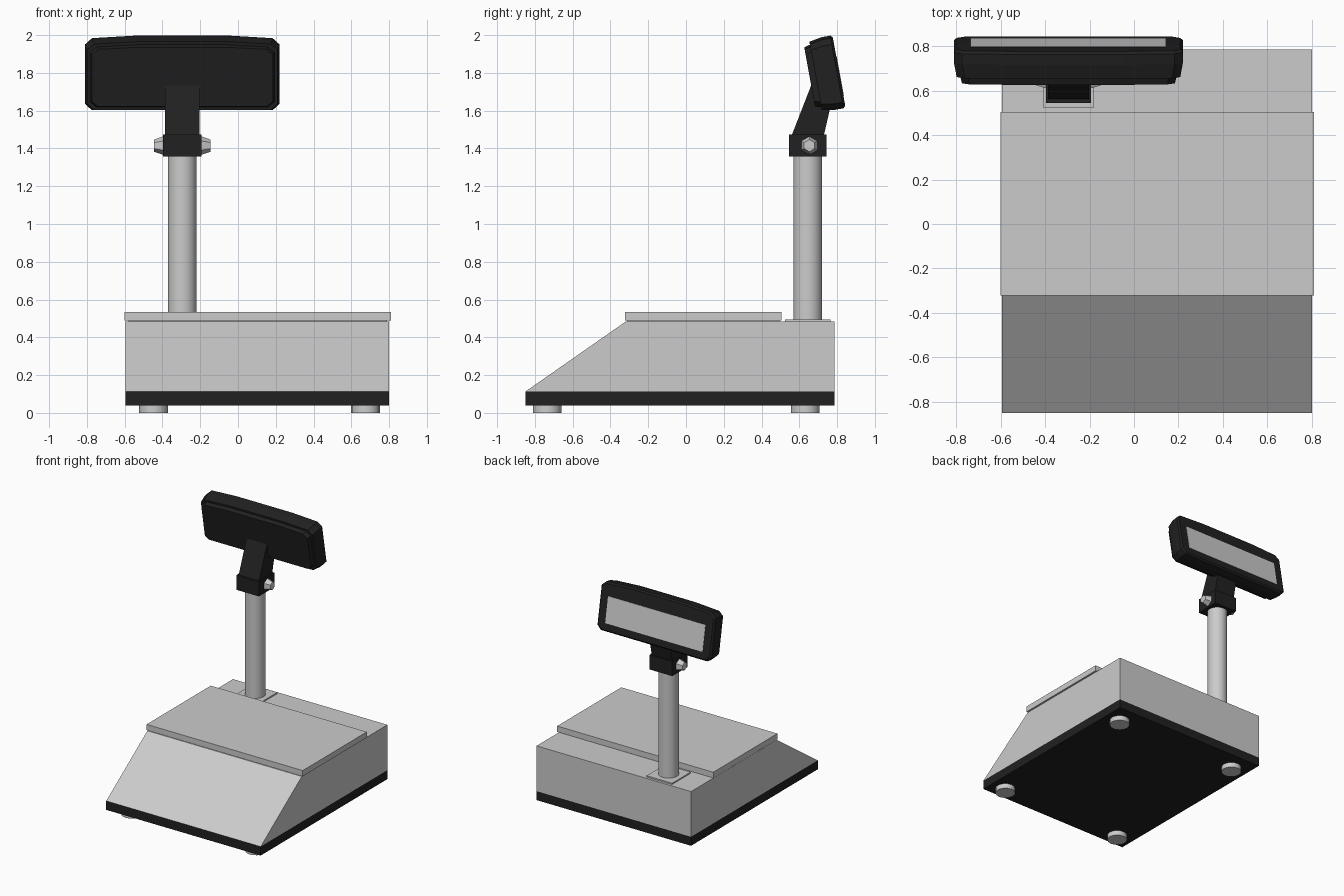
import bpy, bmesh
from math import radians, pi
from mathutils import Matrix, Vector

if "Cube" in bpy.data.objects:
    bpy.data.objects.remove(bpy.data.objects["Cube"])


def material(name, c):
    m = bpy.data.materials.new(name)
    m.diffuse_color = (*c, 1)
    m.use_nodes = True
    m.node_tree.nodes["Principled BSDF"].inputs["Base Color"].default_value = m.diffuse_color
    return m


BLACK = material("black_plastic", (0.015, 0.015, 0.015))


def loft(name, rings, mat=None, matrix=None):
    """Capped solid through rings that share the same number of points."""
    bm = bmesh.new()
    loops = [[bm.verts.new(p) for p in r] for r in rings]
    n = len(loops[0])
    for a, b in zip(loops, loops[1:]):
        for i in range(n):
            j = (i + 1) % n
            bm.faces.new((a[i], a[j], b[j], b[i]))
    bm.faces.new(loops[0][::-1])
    bm.faces.new(loops[-1])
    bmesh.ops.recalc_face_normals(bm, faces=bm.faces)
    me = bpy.data.meshes.new(name)
    bm.to_mesh(me)
    bm.free()
    ob = bpy.data.objects.new(name, me)
    bpy.context.collection.objects.link(ob)
    if mat:
        me.materials.append(mat)
    if matrix:
        ob.matrix_world = matrix
    return ob


def extrude_x(name, profile, x0, x1, mat=None):
    return loft(name, [[(x, y, z) for y, z in profile] for x in (x0, x1)], mat)


def box(name, x0, x1, y0, y1, z0, z1, mat=None):
    return extrude_x(name, [(y0, z0), (y1, z0), (y1, z1), (y0, z1)], x0, x1, mat)


def cylinder(name, center, r1, r2, depth, sides, rot=(0, 0, 0), smooth=True):
    bpy.ops.mesh.primitive_cone_add(vertices=sides, radius1=r1, radius2=r2,
                                    depth=depth, location=center, rotation=rot)
    ob = bpy.context.object
    ob.name = name
    if smooth:
        bpy.ops.object.shade_smooth_by_angle(angle=radians(35))
    return ob


# base tray, wedge-fronted housing and weighing platter
box("base_tray", -0.595, 0.80, -0.85, 0.785, 0.04, 0.113, BLACK)
extrude_x("housing", [(-0.85, 0.113), (0.785, 0.113), (0.785, 0.483), (-0.32, 0.483)],
          -0.595, 0.80)
box("platter_support", -0.58, 0.79, -0.31, 0.495, 0.48, 0.49)
box("platter", -0.60, 0.81, -0.322, 0.505, 0.488, 0.535)

# feet
for x in (-0.447, 0.675):
    for y in (-0.735, 0.632):
        cylinder("foot", (x, y, 0.022), 0.076, 0.076, 0.044, 16)

# pole with mounting plate
PX, PY = -0.295, 0.645
box("pole_plate", PX - 0.115, PX + 0.115, 0.525, 0.765, 0.48, 0.494)
cylinder("pole", (PX, PY, 0.925), 0.076, 0.076, 0.87, 24)

# hinge block, angled neck and hexagonal knobs
box("hinge_block", PX - 0.102, PX + 0.102, 0.545, 0.745, 1.357, 1.475, BLACK)
extrude_x("neck", [(0.56, 1.47), (0.73, 1.47), (0.76, 1.6), (0.72, 1.735), (0.663, 1.735)],
          PX - 0.092, PX + 0.092, BLACK)
for s in (-1, 1):
    cylinder("hinge_knob", (PX + s * 0.124, 0.653, 1.415), 0.05, 0.032, 0.052, 6,
             (pi / 2, 0, s * pi / 2), smooth=False)

# display head: outline lofted along its tilted facing direction
HW, HH = 0.515, 0.1955
half = [(0.48, -HH), (HW, -0.163), (HW, 0.148), (0.478, 0.182), (0.25, HH)]
outline = half + [(-x, v) for x, v in reversed(half)]
n = Vector((0, 0.984, 0.179)).normalized()
v = n.cross(Vector((1, 0, 0)))
v = v if v.z > 0 else -v
frame = Matrix.Translation((PX, 0.81, 1.807)) @ Matrix((
    (1, n.x, v.x, 0), (0, n.y, v.y, 0), (0, n.z, v.z, 0), (0, 0, 0, 1)))
layers = [(-0.158, 0.036), (-0.126, 0.028), (-0.126, 0.012),
          (-0.06, 0), (-0.012, 0), (0, 0.012)]
loft("display_head", [[(x * (HW - i) / HW, d, z * (HH - i) / HH) for x, z in outline]
                      for d, i in layers], BLACK, frame)

# screen on the rear face of the head
screen = box("display_screen", -0.44, 0.44, -0.01, 0.003, -0.13, 0.08)
screen.matrix_world = frame
